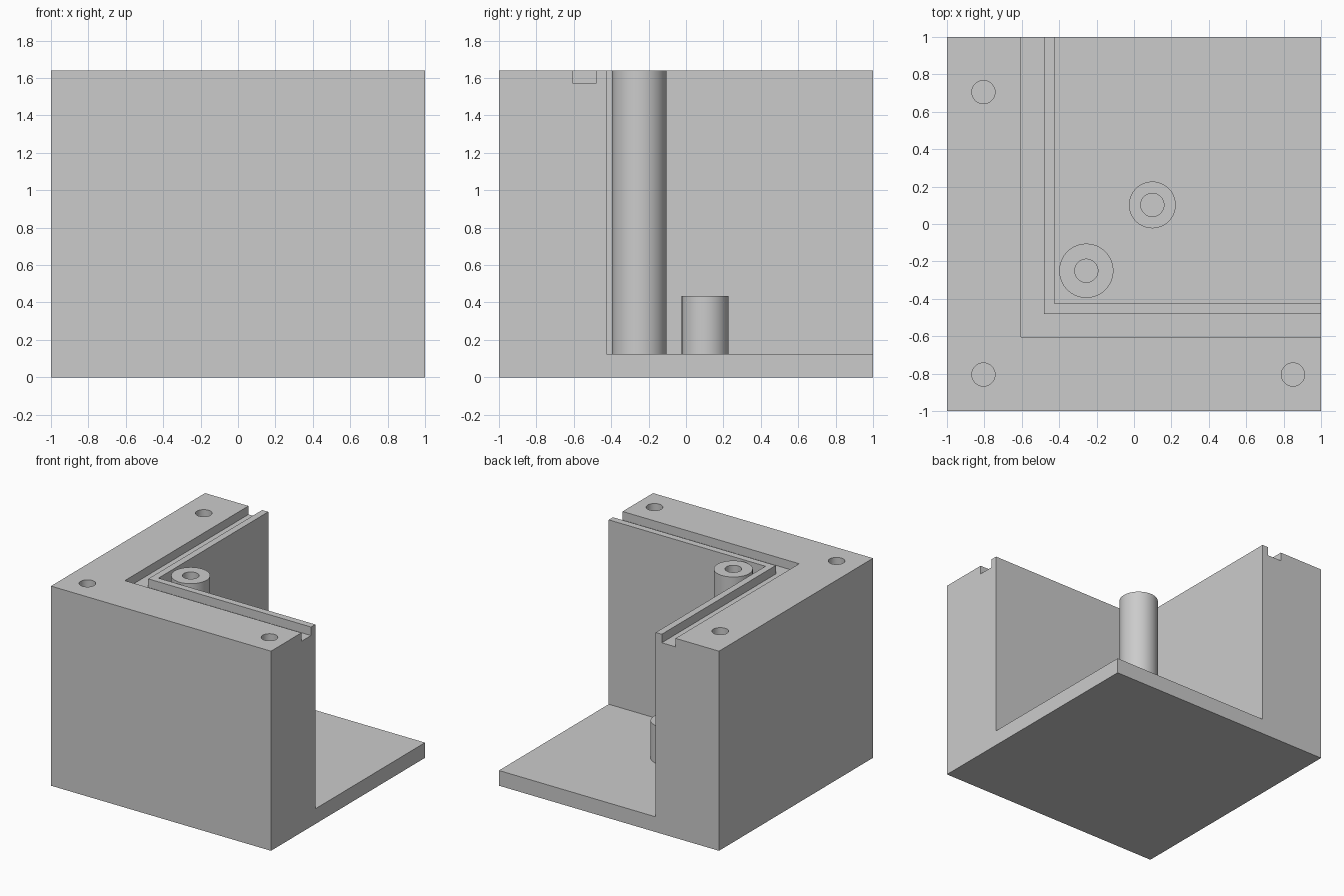
import bpy
import bmesh
from math import radians

if "Cube" in bpy.data.objects:
    bpy.data.objects.remove(bpy.data.objects["Cube"], do_unlink=True)

TOP, FLOOR = 1.64, 0.125
WALL, LIP, GROOVE = -0.425, -0.48, -0.605   # inner wall face, groove sides
HOLE_R, HOLE_DEPTH = 0.062, 0.4
OVER = 0.1                                  # cutter overshoot

grey = bpy.data.materials.new("plain_grey")
grey.use_nodes = True
colour = (0.6, 0.6, 0.6, 1)
grey.diffuse_color = colour
grey.node_tree.nodes["Principled BSDF"].inputs["Base Color"].default_value = colour


def prism(name, outline, z0, z1):
    """Extrude a flat outline from z0 to z1."""
    bm = bmesh.new()
    face = bm.faces.new([bm.verts.new((x, y, z0)) for x, y in outline])
    ext = bmesh.ops.extrude_face_region(bm, geom=[face])["geom"]
    verts = [v for v in ext if isinstance(v, bmesh.types.BMVert)]
    bmesh.ops.translate(bm, verts=verts, vec=(0, 0, z1 - z0))
    bmesh.ops.recalc_face_normals(bm, faces=bm.faces)
    mesh = bpy.data.meshes.new(name)
    bm.to_mesh(mesh)
    bm.free()
    mesh.materials.append(grey)
    obj = bpy.data.objects.new(name, mesh)
    bpy.context.collection.objects.link(obj)
    return obj


def square(a, b):
    return [(a, a), (b, a), (b, b), (a, b)]


def cylinder(name, x, y, r, z0, z1):
    bpy.ops.mesh.primitive_cylinder_add(vertices=64, radius=r, depth=z1 - z0,
                                        location=(x, y, (z0 + z1) / 2))
    obj = bpy.context.object
    obj.name = name
    obj.data.materials.append(grey)
    return obj


def cut(target, cutter):
    """Subtract the cutter from the target and remove it."""
    cutter.hide_render = True
    mod = target.modifiers.new("cut", "BOOLEAN")
    mod.operation, mod.solver, mod.object = "DIFFERENCE", "EXACT", cutter
    bpy.context.view_layer.objects.active = target
    bpy.ops.object.modifier_apply(modifier=mod.name)
    bpy.data.objects.remove(cutter, do_unlink=True)


def smooth(obj):
    bpy.ops.object.select_all(action="DESELECT")
    obj.select_set(True)
    bpy.context.view_layer.objects.active = obj
    bpy.ops.object.shade_smooth_by_angle(angle=radians(30))


# Corner housing: solid block with the inner pocket removed
end = 1 + OVER
body = prism("corner_housing", square(-1, 1), 0, TOP)
cut(body, prism("pocket_cutter", square(WALL, end), FLOOR, TOP + OVER))

# Seal groove running along both wall tops
groove = [(GROOVE, GROOVE), (end, GROOVE), (end, LIP),
          (LIP, LIP), (LIP, end), (GROOVE, end)]
cut(body, prism("groove_cutter", groove, TOP - 0.07, TOP + OVER))

# Screw holes in the wall tops
for x, y in [(-0.805, 0.705), (-0.805, -0.805), (0.85, -0.805)]:
    cut(body, cylinder("hole_cutter", x, y, HOLE_R, TOP - HOLE_DEPTH, TOP + OVER))
smooth(body)

# Hollow-topped posts standing on the floor
for name, x, y, r, top, depth in [
        ("tall_post", -0.255, -0.25, 0.145, TOP, HOLE_DEPTH),
        ("short_post", 0.098, 0.102, 0.125, 0.435, 0.31)]:
    post = cylinder(name, x, y, r, FLOOR - 0.02, top)
    cut(post, cylinder("hole_cutter", x, y, HOLE_R, top - depth, top + OVER))
    smooth(post)
